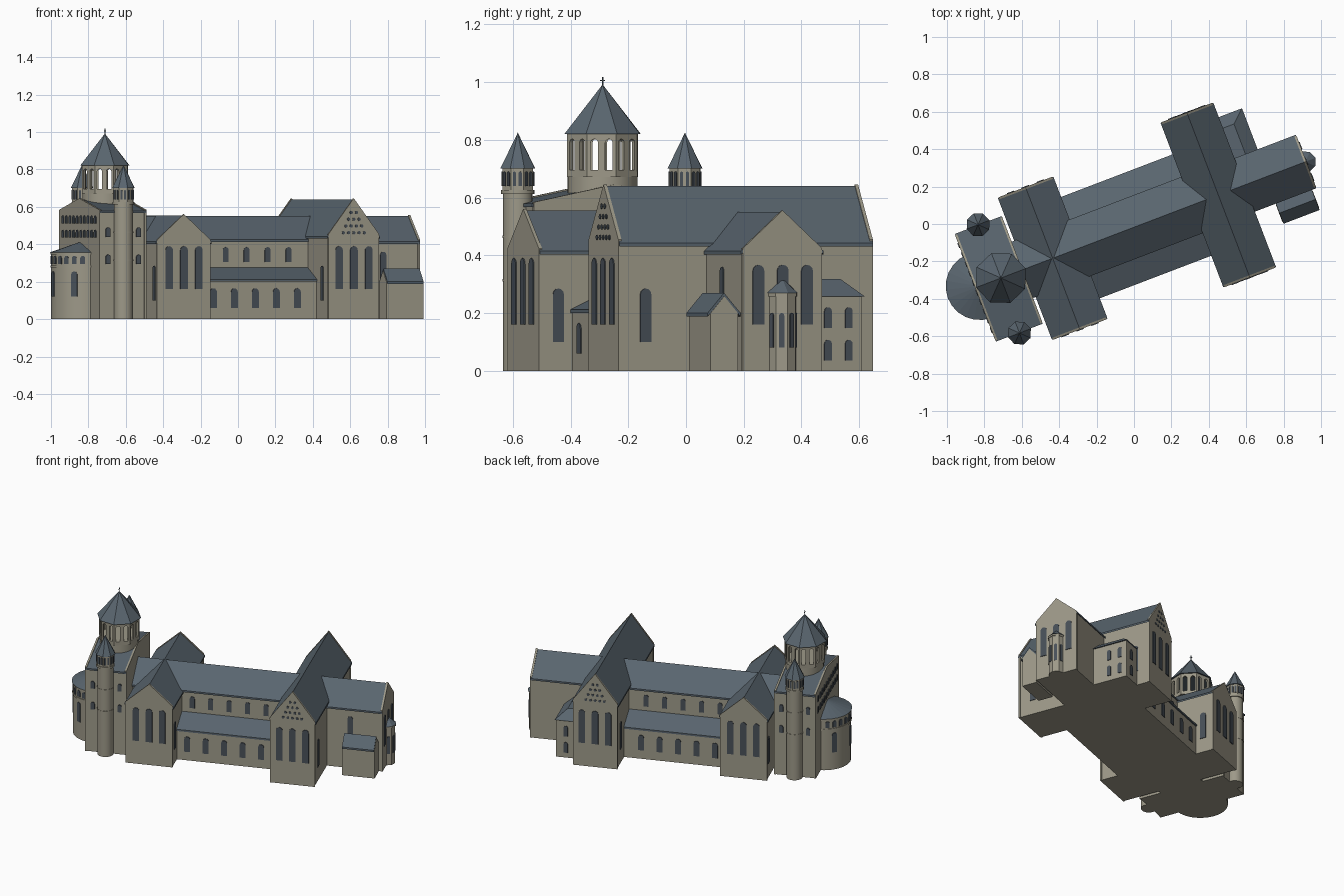
import bpy, bmesh, math
from mathutils import Matrix, Vector

if "Cube" in bpy.data.objects:
    bpy.data.objects.remove(bpy.data.objects["Cube"])


def material(name, rgb):
    m = bpy.data.materials.new(name)
    m.use_nodes = True
    m.diffuse_color = (*rgb, 1)
    m.node_tree.nodes["Principled BSDF"].inputs["Base Color"].default_value = (*rgb, 1)
    return m


STONE = material("stone", (0.34, 0.32, 0.25))
SLATE = material("slate", (0.10, 0.13, 0.157))
GLASS = material("dark_glass", (0.065, 0.08, 0.098))

# The long axis lies at an angle; parts are built along x and then turned
PLACE = Matrix.Rotation(math.radians(20.9), 4, 'Z') @ Matrix.Translation((0, -0.016, 0))


def finish(name, bm, mat, smooth=False):
    bmesh.ops.recalc_face_normals(bm, faces=bm.faces)
    me = bpy.data.meshes.new(name)
    bm.to_mesh(me)
    bm.free()
    me.materials.append(mat)
    ob = bpy.data.objects.new(name, me)
    bpy.context.collection.objects.link(ob)
    ob.matrix_world = PLACE
    if smooth:
        bpy.ops.object.select_all(action='DESELECT')
        ob.select_set(True)
        bpy.context.view_layer.objects.active = ob
        bpy.ops.object.shade_smooth_by_angle(angle=math.radians(35))
    return ob


def add_prism(bm, pts, place, lo, hi):
    """Extrude a flat outline; place(s, z, t) gives the 3D point."""
    a = [bm.verts.new(place(s, z, lo)) for s, z in pts]
    b = [bm.verts.new(place(s, z, hi)) for s, z in pts]
    bm.faces.new(a)
    bm.faces.new(b[::-1])
    for i in range(len(pts)):
        j = (i + 1) % len(pts)
        bm.faces.new((a[i], a[j], b[j], b[i]))


def prism(name, mat, pts, axis, lo, hi):
    bm = bmesh.new()
    place = (lambda s, z, t: (t, s, z)) if axis == 'x' else (lambda s, z, t: (s, t, z))
    add_prism(bm, pts, place, lo, hi)
    return finish(name, bm, mat)


def box(name, mat, x0, x1, y0, y1, z0, z1):
    return prism(name, mat, [(y0, z0), (y1, z0), (y1, z1), (y0, z1)], 'x', x0, x1)


def house(name, axis, mid, half, lo, hi, eave, ridge, copings=""):
    """Gabled hall with slate roof; copings names the ends with raised gable walls."""
    def outline(w, e, r):
        return [(mid - w, 0), (mid + w, 0), (mid + w, e), (mid, r), (mid - w, e)]
    slope = (ridge - eave) / half
    prism(name + "_walls", STONE, outline(half - 0.004, eave - 0.008, ridge - 0.012), axis, lo, hi)
    w, low = half + 0.006, eave - 0.006 * slope
    roof = [(mid - w, low - 0.012), (mid, ridge - 0.014), (mid + w, low - 0.012),
            (mid + w, low), (mid, ridge), (mid - w, low)]
    prism(name + "_roof", SLATE, roof, axis, lo + 0.002, hi - 0.002)
    for end in copings:
        t = lo if end == "-" else hi - 0.012
        prism(name + "_gable", STONE, outline(half, eave + 0.004, ridge + 0.006), axis, t, t + 0.012)


def round_part(name, mat, x, y, z0, z1, r0, r1, sides, smooth=False):
    bm = bmesh.new()
    bmesh.ops.create_cone(bm, cap_ends=True, segments=sides, radius1=r0, radius2=r1, depth=z1 - z0,
                          matrix=Matrix.Translation((x, y, (z0 + z1) / 2))
                          @ Matrix.Rotation(math.pi / 2, 4, 'Z'))
    return finish(name, bm, mat, smooth)


def arch(w, z0, z1):
    r = w / 2
    top = [(r * math.cos(math.pi * i / 6), z1 - r + r * math.sin(math.pi * i / 6)) for i in range(7)]
    return [(-r, z0), (r, z0)] + top


def facing(x, y, deg):
    """Placement for an outline on a wall whose outward normal points along deg."""
    c, s = math.cos(math.radians(deg)), math.sin(math.radians(deg))
    return lambda u, z, t: Vector((x - s * u + c * t, y + c * u + s * t, z))


def windows(name, spots, w, z0, z1):
    """Thin arched panes; each spot is x, y, facing angle."""
    bm = bmesh.new()
    for x, y, deg in spots:
        add_prism(bm, arch(w, z0, z1), facing(x, y, deg), -0.005, 0.004)
    finish(name, bm, GLASS)


def ring_spots(x, y, r, angles):
    return [(x + r * math.cos(math.radians(d)), y + r * math.sin(math.radians(d)), d) for d in angles]


# Main halls
house("nave", 'x', 0, 0.155, -0.66, 0.45, 0.43, 0.55)
house("west_transept", 'y', -0.4715, 0.153, -0.408, 0.408, 0.42, 0.555, "-+")
house("east_transept", 'y', 0.4765, 0.145, -0.472, 0.472, 0.45, 0.64, "-+")
house("choir", 'x', 0, 0.147, 0.5, 0.98, 0.42, 0.55, "+")
house("west_block", 'x', 0, 0.302, -0.915, -0.645, 0.58, 0.64, "-+")
house("south_annex", 'x', -0.207, 0.055, 0.745, 0.956, 0.207, 0.27)

# Side aisles with lean-to roofs
for side in (-1, 1):
    box("aisle_walls", STONE, -0.33, 0.34, side * 0.1, side * 0.282, 0, 0.208)
    roof = [(side * 0.1, 0.2), (side * 0.29, 0.2), (side * 0.29, 0.212), (side * 0.153, 0.275), (side * 0.1, 0.275)]
    prism("aisle_roof", SLATE, roof, 'x', -0.33, 0.34)

# North annex with a hipped roof
box("north_annex_walls", STONE, 0.6, 0.752, 0.1, 0.38, 0, 0.262)
bm = bmesh.new()
for p in [(0.6, 0.1, 0.258), (0.76, 0.1, 0.258), (0.76, 0.388, 0.258), (0.6, 0.388, 0.258),
          (0.69, 0.1, 0.318), (0.69, 0.325, 0.318), (0.6, 0.1, 0.318), (0.6, 0.325, 0.318)]:
    bm.verts.new(p)
bmesh.ops.convex_hull(bm, input=bm.verts)
finish("north_annex_roof", bm, SLATE)

# West apse with gallery
AX, AR = -0.89, 0.174
round_part("apse_wall", STONE, AX, 0, 0, 0.355, AR, AR, 24, True)
for z in (0.275, 0.345):
    round_part("apse_cornice", STONE, AX, 0, z, z + 0.012, AR + 0.004, AR + 0.004, 24, True)
round_part("apse_roof", SLATE, AX, 0, 0.357, 0.415, AR + 0.007, 0.01, 24)
windows("apse_gallery", ring_spots(AX, 0, AR * 0.992, [112.5 + 15 * i for i in range(10)]), 0.026, 0.295, 0.338)
windows("apse_windows", ring_spots(AX, 0, AR * 0.994, (127.5, 180, 232.5)), 0.034, 0.12, 0.255)

# Small east apse
round_part("east_apse_wall", STONE, 0.975, 0, 0, 0.27, 0.051, 0.051, 8)
round_part("east_apse_cornice", STONE, 0.975, 0, 0.258, 0.27, 0.055, 0.055, 8)
round_part("east_apse_roof", SLATE, 0.975, 0, 0.27, 0.322, 0.058, 0, 8)
windows("east_apse_windows", ring_spots(0.975, 0, 0.047, (-67.5, -22.5, 22.5, 67.5)), 0.018, 0.08, 0.2)

# Flanking stair turrets
for side in (-1, 1):
    x, y = -0.78, side * 0.31
    round_part("turret_shaft", STONE, x, y, 0, 0.615, 0.051, 0.051, 20, True)
    for z in (0.31, 0.46):
        round_part("turret_band", STONE, x, y, z, z + 0.008, 0.053, 0.053, 20, True)
    round_part("turret_ring", STONE, x, y, 0.612, 0.626, 0.058, 0.058, 20, True)
    round_part("turret_lantern", STONE, x, y, 0.62, 0.702, 0.057, 0.057, 8)
    round_part("turret_roof", SLATE, x, y, 0.7, 0.825, 0.065, 0, 8)
    for off in (-0.01, 0.01):
        spots = ring_spots(x, y, 0.0527, [22.5 + 45 * i for i in range(8)])
        spots = [(*facing(px, py, d)(off, 0, 0).xy, d) for px, py, d in spots]
        windows("turret_slits", spots, 0.011, 0.64, 0.69)

# Central tower with an open octagonal lantern
TX = -0.768
round_part("tower_drum", STONE, TX, 0, 0.5, 0.675, 0.121, 0.121, 32, True)
round_part("lantern_base", STONE, TX, 0, 0.672, 0.696, 0.1315, 0.1315, 8)
bm = bmesh.new()
panel, top = 0.0252, 0.822
for x, y, d in ring_spots(TX, 0, 0.1215, [22.5 + 45 * i for i in range(8)]):
    for off in (-panel, panel):
        opening = arch(0.026, 0.69, 0.803)
        outline = [opening[0]] + opening[:1:-1] + [opening[1]]
        outline = outline[1:] if outline[0] == outline[1] else outline
        outline += [(panel, 0.69), (panel, top), (-panel, top), (-panel, 0.69)]
        base = facing(x, y, d)
        add_prism(bm, outline, lambda u, z, t: base(u + off, z, t), -0.014, 0)
finish("lantern_arcade", bm, STONE)
round_part("tower_roof", SLATE, TX, 0, 0.82, 0.992, 0.142, 0, 8)
box("cross_post", SLATE, TX - 0.002, TX + 0.002, -0.002, 0.002, 0.98, 1.018)
box("cross_arm", SLATE, TX - 0.002, TX + 0.002, -0.009, 0.009, 1.004, 1.008)

# Windows on the long sides and transept ends
bays = [-0.255 + 0.12 * i for i in range(5)]
for side in (-1, 1):
    deg = 90 * side
    windows("aisle_windows", [(x, side * 0.282, deg) for x in bays], 0.038, 0.06, 0.165)
    windows("clerestory_windows", [(x, side * 0.151, deg) for x in bays], 0.032, 0.305, 0.385)
    for x, y in ((-0.4715, 0.408), (0.4765, 0.472)):
        windows("transept_windows", [(x + k * 0.085, side * y, deg) for k in (-1, 0, 1)], 0.042, 0.16, 0.39)
    for z in (0.295, 0.44):
        windows("block_side_windows", [(x, side * 0.302, deg) for x in (-0.865, -0.69)], 0.026, z, z + 0.05)
    windows("transept_side_windows", [(-0.3225, side * 0.335, 0), (-0.6205, side * 0.355, 180),
                                      (0.6175, side * 0.37, 0), (0.3355, side * 0.37, 180)], 0.04, 0.1, 0.285)
    # Round holes in the tall gables
    bm = bmesh.new()
    for row, count in enumerate((5, 4, 3, 2)):
        for k in range(count):
            x, z = 0.4765 + (k - (count - 1) / 2) * 0.03, 0.462 + row * 0.036
            circle = [(0.009 * math.cos(a * math.pi / 4), z + 0.009 * math.sin(a * math.pi / 4)) for a in range(8)]
            add_prism(bm, circle, facing(x, side * 0.472, deg), -0.005, 0.003)
    finish("gable_holes", bm, GLASS)

# Windows of the east end, annex and west front
windows("choir_east_windows", [(0.98, k * 0.09, 0) for k in (-1, 0, 1)], 0.042, 0.16, 0.367)
windows("choir_south_window", [(0.77, -0.143, -90)], 0.034, 0.16, 0.36)
for z in (0.035, 0.148):
    windows("annex_windows", [(0.752, y, 0) for y in (0.255, 0.332)] + [(0.69, 0.38, 90)], 0.027, z, z + 0.072)
for z in (0.435, 0.512):
    windows("west_gallery", [(-0.915, -0.243 + 0.054 * i, 180) for i in range(10)], 0.03, z, z + 0.042)
